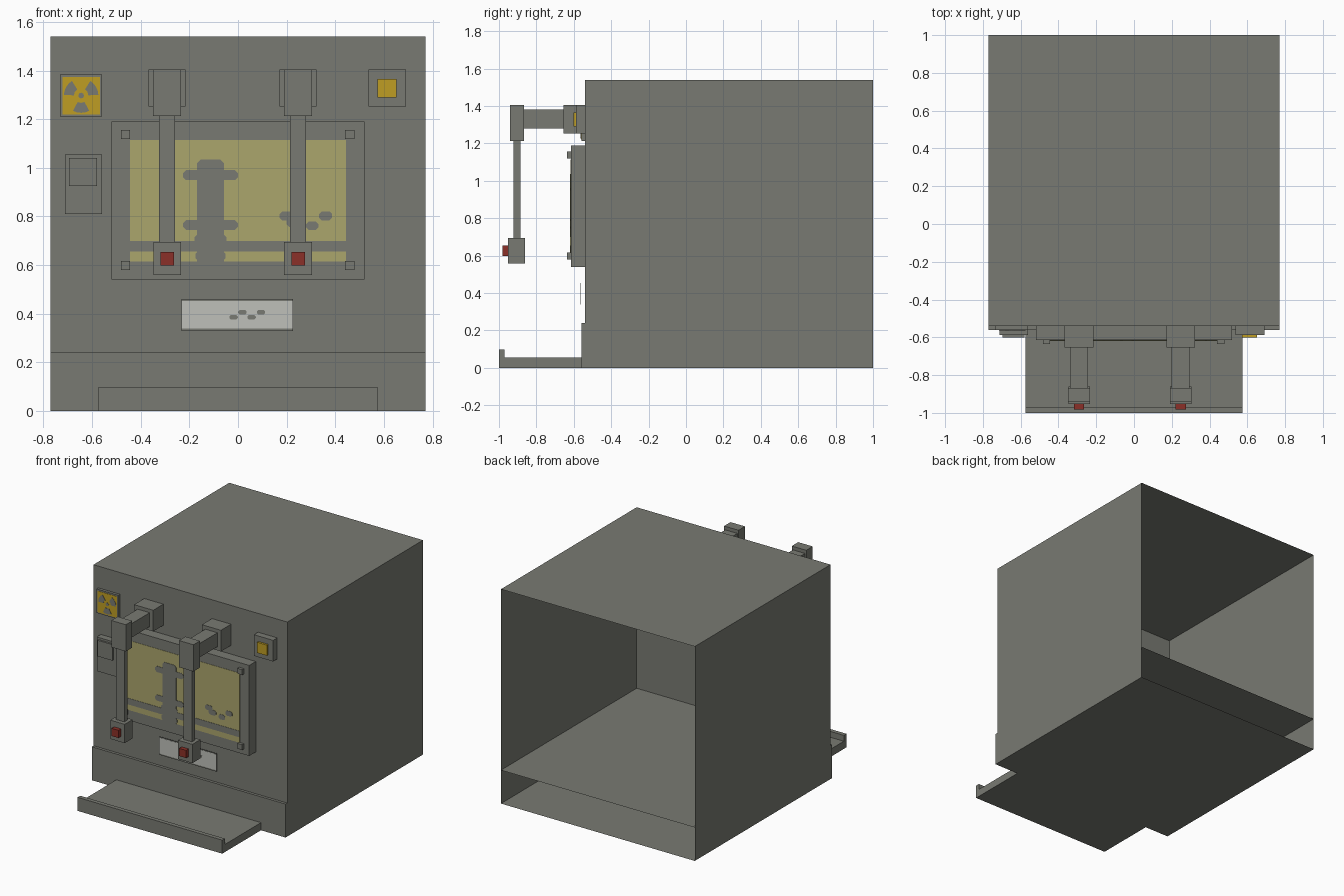
import bpy, bmesh
from math import sin, cos, radians

cube = bpy.data.objects.get("Cube")
if cube:
    bpy.data.objects.remove(cube, do_unlink=True)


def material(name, rgb):
    m = bpy.data.materials.new(name)
    m.use_nodes = True
    m.diffuse_color = (*rgb, 1)
    m.node_tree.nodes["Principled BSDF"].inputs["Base Color"].default_value = (*rgb, 1)
    return m


GREY = material("grey metal", (0.19, 0.195, 0.17))
YELLOW = material("warning yellow", (0.52, 0.34, 0.017))
GLASS = material("pale yellow glass", (0.41, 0.38, 0.15))
RED = material("red", (0.26, 0.03, 0.021))
WHITE = material("label white", (0.52, 0.53, 0.49))


def finish(name, bm, mat):
    bmesh.ops.recalc_face_normals(bm, faces=bm.faces[:])
    mesh = bpy.data.meshes.new(name)
    bm.to_mesh(mesh)
    bm.free()
    mesh.materials.append(mat)
    ob = bpy.data.objects.new(name, mesh)
    bpy.context.collection.objects.link(ob)
    return ob


def add_box(bm, x, y, z):
    v = bmesh.ops.create_cube(bm, size=1)["verts"]
    for p in v:
        p.co = [(a + b) / 2 + c * (b - a) for (a, b), c in zip((x, y, z), p.co)]


def boxes(name, mat, *ranges):
    bm = bmesh.new()
    for r in ranges:
        add_box(bm, *r)
    return finish(name, bm, mat)


def plates(name, mat, y, outlines, thick=0.002):
    """Thin painted shapes standing on the plane y, facing the front."""
    bm = bmesh.new()
    for pts in outlines:
        face = bm.faces.new([bm.verts.new((x, y, z)) for x, z in pts])
        ext = bmesh.ops.extrude_face_region(bm, geom=[face])["geom"]
        for v in ext:
            if isinstance(v, bmesh.types.BMVert):
                v.co.y -= thick
    return finish(name, bm, mat)


def rect(x0, x1, z0, z1):
    return [(x0, z0), (x1, z0), (x1, z1), (x0, z1)]


def chamfered(cx, cz, w, h):
    """Flat eight-sided blob."""
    a, b, c = w / 2, h / 2, min(w, h) * 0.3
    return [(cx + sx * (a - p), cz + sz * (b - q)) for sx, sz, p, q in
            ((-1, -1, 0, c), (-1, -1, c, 0), (1, -1, c, 0), (1, -1, 0, c),
             (1, 1, 0, c), (1, 1, c, 0), (-1, 1, c, 0), (-1, 1, 0, c))]


# Cabinet shell, open at the back, with the base stepped forward
W, FRONT = 0.77, -0.54
bm = bmesh.new()
profile = [(1, 1.54), (FRONT, 1.54), (FRONT, 0.24), (-0.56, 0.24), (-0.56, 0), (1, 0)]
left = [bm.verts.new((W, y, z)) for y, z in profile]
right = [bm.verts.new((-W, y, z)) for y, z in profile]
bm.faces.new(left)
bm.faces.new(right)
for i in range(len(profile) - 1):
    bm.faces.new((left[i], left[i + 1], right[i + 1], right[i]))
finish("cabinet_shell", bm, GREY)

# Inner shelf
bm = bmesh.new()
bm.faces.new([bm.verts.new((x, y, 0.24)) for x, y in
              ((-W, FRONT), (W, FRONT), (W, 1), (-W, 1))])
finish("inner_shelf", bm, GREY)

# Front tray with raised lip
boxes("tray", GREY,
      ((-0.575, 0.575), (-0.97, -0.56), (0, 0.055)),
      ((-0.575, 0.575), (-1, -0.97), (0, 0.097)))

# Window frame, glass and corner bolts
boxes("window_frame", GREY, ((-0.52, 0.52), (-0.615, FRONT), (0.54, 1.19)))
plates("window_glass", GLASS, -0.615, [rect(-0.445, 0.445, 0.615, 1.115)])
boxes("window_bolts", GREY,
      *[((x - 0.019, x + 0.019), (-0.636, -0.615), (z - 0.019, z + 0.019))
        for x in (-0.463, 0.459) for z in (0.598, 1.137)])

# Painted scene on the glass: ground band, pillar and scattered pieces
plates("window_ground_band", GREY, -0.617, [rect(-0.445, 0.445, 0.655, 0.7)])
px = -0.113
plates("window_pillar", GREY, -0.617,
       [rect(px - 0.055, px + 0.055, 0.615, 1.0),
        chamfered(px, 1.01, 0.11, 0.05),
        chamfered(px, 0.97, 0.225, 0.042),
        chamfered(px, 0.765, 0.225, 0.042),
        chamfered(px, 0.705, 0.13, 0.05),
        chamfered(px, 0.637, 0.125, 0.043)], 0.0025)
plates("window_fragments", GREY, -0.617,
       [chamfered(x, z, w, 0.036) for x, z, w in
        ((0.2, 0.802, 0.06), (0.36, 0.802, 0.055),
         (0.305, 0.762, 0.05), (0.23, 0.775, 0.06))])


# Two jointed arms with red tips
def arm(side, cx):
    def part(w, y0, y1, z0, z1):
        return (cx - w / 2, cx + w / 2), (y0, y1), (z0, z1)
    boxes(side + "_arm_mount", GREY, part(0.152, -0.655, FRONT, 1.253, 1.405))
    boxes(side + "_arm_bar", GREY, part(0.096, -0.87, -0.655, 1.28, 1.38))
    boxes(side + "_arm_elbow", GREY, part(0.115, -0.94, -0.867, 1.213, 1.405))
    boxes(side + "_arm_rod", GREY, part(0.066, -0.922, -0.886, 0.69, 1.213))
    boxes(side + "_arm_hand", GREY, part(0.114, -0.952, -0.861, 0.559, 0.694))
    boxes(side + "_arm_tip", RED, part(0.055, -0.981, -0.952, 0.599, 0.654))


arm("right", -0.291)
arm("left", 0.247)

# Warning sign with three-bladed symbol
boxes("warning_sign_plate", GREY, ((-0.732, -0.56), (-0.56, FRONT), (1.212, 1.384)))
plates("warning_sign_face", YELLOW, -0.56, [rect(-0.721, -0.568, 1.22, 1.373)])
sx, sz = -0.645, 1.297


def polar(r, deg):
    return sx + r * cos(radians(deg)), sz + r * sin(radians(deg))


blades = [[polar(0.03, a + d) for d in (-28, 0, 28)] +
          [polar(0.071, a + d) for d in (28, 14, 0, -14, -28)] for a in (30, 150, 270)]
plates("warning_symbol", GREY, -0.562,
       blades + [[polar(0.012, a) for a in range(0, 360, 45)]])

# Right side control panel with raised key
boxes("control_panel", GREY, ((-0.711, -0.56), (-0.587, FRONT), (0.81, 1.055)))
boxes("control_key", GREY, ((-0.695, -0.579), (-0.6, -0.587), (0.925, 1.04)))

# Left side button
boxes("button_panel", GREY, ((0.537, 0.69), (-0.587, FRONT), (1.253, 1.405)))
boxes("yellow_button", YELLOW, ((0.573, 0.651), (-0.602, -0.587), (1.29, 1.366)))

# Label plate held just off the front, with small marks
boxes("label_backing", GREY, ((-0.232, 0.226), (-0.565, -0.563), (0.329, 0.46)))
plates("label_face", WHITE, -0.565, [rect(-0.232, 0.226, 0.339, 0.453)], 0.001)
plates("label_marks", GREY, -0.566,
       [chamfered(x, z, 0.034, 0.018) for x, z in
        ((-0.018, 0.386), (0.018, 0.406), (0.056, 0.386), (0.095, 0.406))], 0.001)
